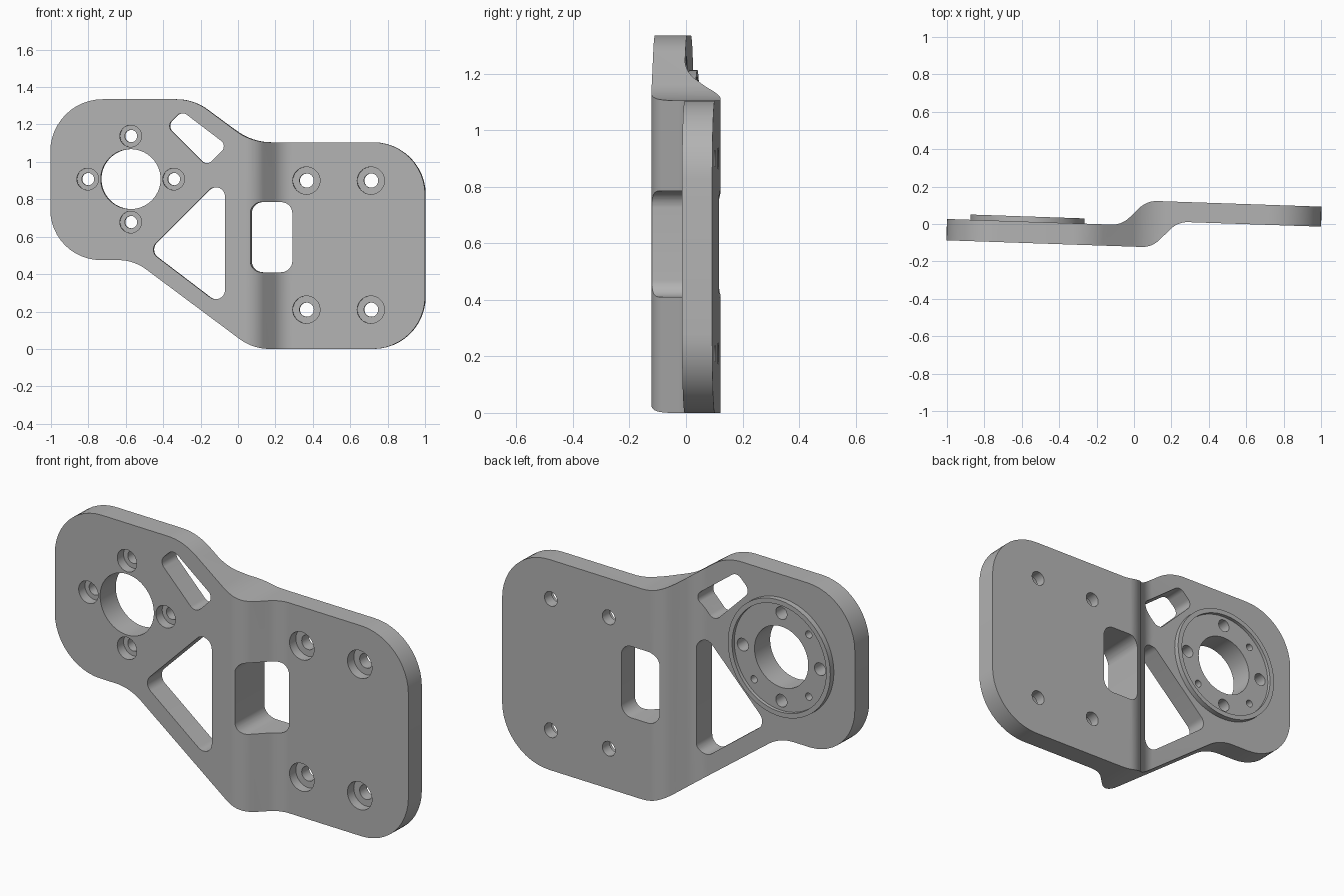
import bpy, bmesh, math
from mathutils import Vector, Matrix

if "Cube" in bpy.data.objects:
    bpy.data.objects.remove(bpy.data.objects["Cube"], do_unlink=True)

grey = bpy.data.materials.new("matte_grey")
grey.use_nodes = True
grey.diffuse_color = (0.45, 0.45, 0.45, 1)
grey.node_tree.nodes["Principled BSDF"].inputs["Base Color"].default_value = grey.diffuse_color


def rounded(corners, steps=12):
    """Closed outline from (a, b, radius) corners with tangent arcs."""
    out = []
    for i, (a, b, r) in enumerate(corners):
        p = Vector((a, b))
        if r == 0:
            out.append(p)
            continue
        u = (Vector(corners[i - 1][:2]) - p).normalized()
        v = (Vector(corners[(i + 1) % len(corners)][:2]) - p).normalized()
        half = u.angle(v) / 2
        start = p + u * (r / math.tan(half))
        centre = p + (u + v).normalized() * (r / math.sin(half))
        turn = math.pi - 2 * half
        sign = 1 if u.x * v.y - u.y * v.x < 0 else -1
        for k in range(steps + 1):
            out.append(centre + Matrix.Rotation(sign * turn * k / steps, 2) @ (start - centre))
    return out


def finish(name, bm):
    bmesh.ops.recalc_face_normals(bm, faces=bm.faces)
    mesh = bpy.data.meshes.new(name)
    bm.to_mesh(mesh)
    bm.free()
    mesh.materials.append(grey)
    obj = bpy.data.objects.new(name, mesh)
    bpy.context.collection.objects.link(obj)
    return obj


def prism(name, outline, low, high, upright=False):
    """Extrude along z if upright, otherwise along y."""
    place = (lambda p, d: (p.x, p.y, d)) if upright else (lambda p, d: (p.x, d, p.y))
    bm = bmesh.new()
    face = bm.faces.new([bm.verts.new(place(p, low)) for p in outline])
    top = bmesh.ops.extrude_face_region(bm, geom=[face])
    shift = Vector(place(Vector((0, 0)), high - low))
    bmesh.ops.translate(bm, vec=shift, verts=[v for v in top["geom"] if isinstance(v, bmesh.types.BMVert)])
    return finish(name, bm)


def turned(name, x, z, steps, sides=48):
    """Closed solid turned about y, from (radius, y) steps."""
    bm = bmesh.new()
    rings = [[bm.verts.new((x + r * math.cos(math.tau * k / sides), y,
                            z + r * math.sin(math.tau * k / sides)))
              for k in range(sides)] for r, y in steps]
    for a, b in zip(rings, rings[1:]):
        for k in range(sides):
            n = (k + 1) % sides
            bm.faces.new((a[k], a[n], b[n], b[k]))
    bm.faces.new(rings[0])
    bm.faces.new(rings[-1])
    return finish(name, bm)


def combine(body, tool, operation):
    mod = body.modifiers.new(operation, "BOOLEAN")
    mod.operation, mod.solver, mod.object = operation, "EXACT", tool
    bpy.context.view_layer.objects.active = body
    bpy.ops.object.modifier_apply(modifier=mod.name)
    bpy.data.objects.remove(tool, do_unlink=True)


# Plate: offset bend profile trimmed to the front outline
left_front, left_back, right_front, right_back = -0.119, -0.005, 0.022, 0.129
bend = [(-1.2, left_front, 0), (0.1, left_front, 0.13), (0.235, right_front, 0.13),
        (1.2, right_front, 0), (1.2, right_back, 0), (0.065, right_back, 0.13),
        (-0.065, left_back, 0.13), (-1.2, left_back, 0)]
outline = [(-1, 1.335, 0.28), (-1, 0.475, 0.27), (-0.554, 0.475, 0.25), (0.084, 0, 0.27),
           (1, 0, 0.28), (1, 1.105, 0.28), (0.075, 1.105, 0.3), (-0.235, 1.335, 0.28)]
bracket = prism("bracket_plate", rounded(bend), -0.2, 1.6, upright=True)
combine(bracket, prism("outline", rounded(outline), -0.4, 0.4), "INTERSECT")

# Raised ring seat on the back
hub_x, hub_z = -0.57, 0.908
seat = left_back + 0.028
combine(bracket, turned("ring_seat", hub_x, hub_z, [(0.305, left_back - 0.03), (0.305, seat)], 96), "UNION")
combine(bracket, turned("seat_recess", hub_x, hub_z, [(0.28, seat - 0.018), (0.28, 0.3)], 96), "DIFFERENCE")
combine(bracket, turned("hub_hole", hub_x, hub_z, [(0.16, -0.3), (0.16, 0.3)], 96), "DIFFERENCE")

# Lightening windows and the slot through the bend
windows = [
    [(-0.065, 0.935, 0.05), (-0.474, 0.526, 0.05), (-0.065, 0.215, 0.05)],
    [(-0.378, 1.192, 0.04), (-0.163, 0.977, 0.04), (-0.072, 1.068, 0.035),
     (-0.072, 1.102, 0.03), (-0.297, 1.273, 0.04)],
    [(0.07, 0.41, 0.06), (0.29, 0.41, 0.06), (0.29, 0.785, 0.06), (0.07, 0.785, 0.06)],
]
for window in windows:
    combine(bracket, prism("window", rounded(window), -0.4, 0.4), "DIFFERENCE")


# Counterbored bolt holes
def bolt_hole(x, z, wide, narrow, front):
    floor = front + 0.05
    steps = [(wide, -0.3), (wide, floor), (narrow, floor), (narrow, 0.3)]
    combine(bracket, turned("bolt_hole", x, z, steps, 32), "DIFFERENCE")


for dx, dz in ((1, 0), (-1, 0), (0, 1), (0, -1)):
    bolt_hole(hub_x + 0.23 * dx, hub_z + 0.23 * dz, 0.058, 0.033, left_front)
for x in (0.365, 0.71):
    for z in (0.21, 0.9):
        bolt_hole(x, z, 0.073, 0.038, right_front)

# Blind pin holes in the ring seat
for dx, dz in ((-1, 1), (-1, -1), (1, -1)):
    pin = turned("pin_hole", hub_x + 0.163 * dx, hub_z + 0.163 * dz, [(0.019, -0.06), (0.019, 0.3)], 24)
    combine(bracket, pin, "DIFFERENCE")

# Slight turn of the whole plate, centred
mesh = bracket.data
mesh.transform(Matrix.Rotation(math.radians(-1.95), 4, "Z"))
for axis in (0, 1):
    values = [v.co[axis] for v in mesh.vertices]
    offset = Vector((0, 0, 0))
    offset[axis] = -(min(values) + max(values)) / 2
    mesh.transform(Matrix.Translation(offset))

bpy.ops.object.select_all(action="DESELECT")
bracket.select_set(True)
bpy.context.view_layer.objects.active = bracket
bpy.ops.object.shade_smooth_by_angle(angle=math.radians(30))
